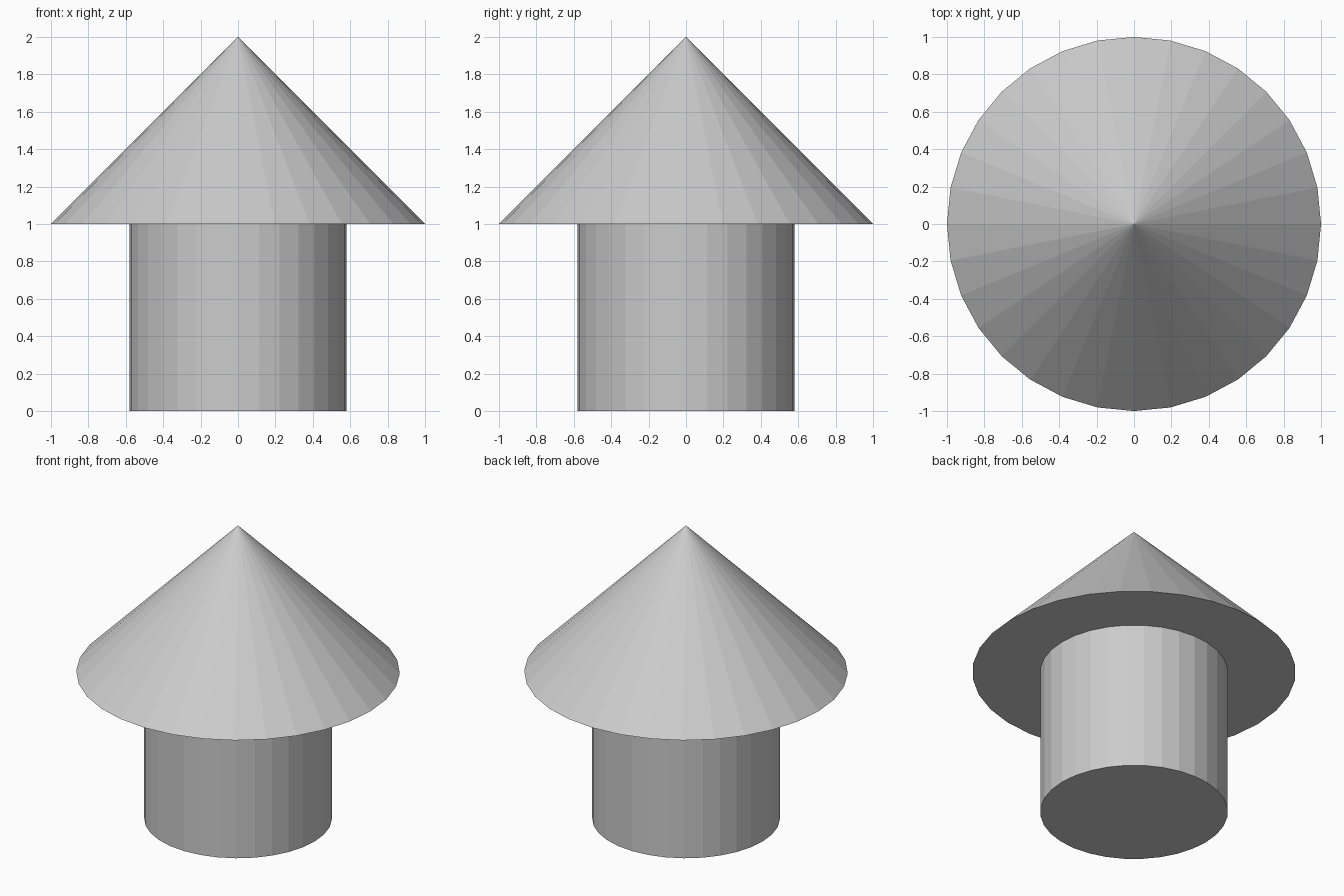
import bpy

if "Cube" in bpy.data.objects:
    bpy.data.objects.remove(bpy.data.objects["Cube"])

SIDES = 32

# Round base column
bpy.ops.mesh.primitive_cylinder_add(vertices=SIDES, radius=0.58, depth=1.0,
                                    location=(0, 0, 0.5))
bpy.context.object.name = "column"

# Overhanging conical roof
bpy.ops.mesh.primitive_cone_add(vertices=SIDES, radius1=1.0, radius2=0.0,
                                depth=1.0, location=(0, 0, 1.5))
bpy.context.object.name = "cone_roof"
